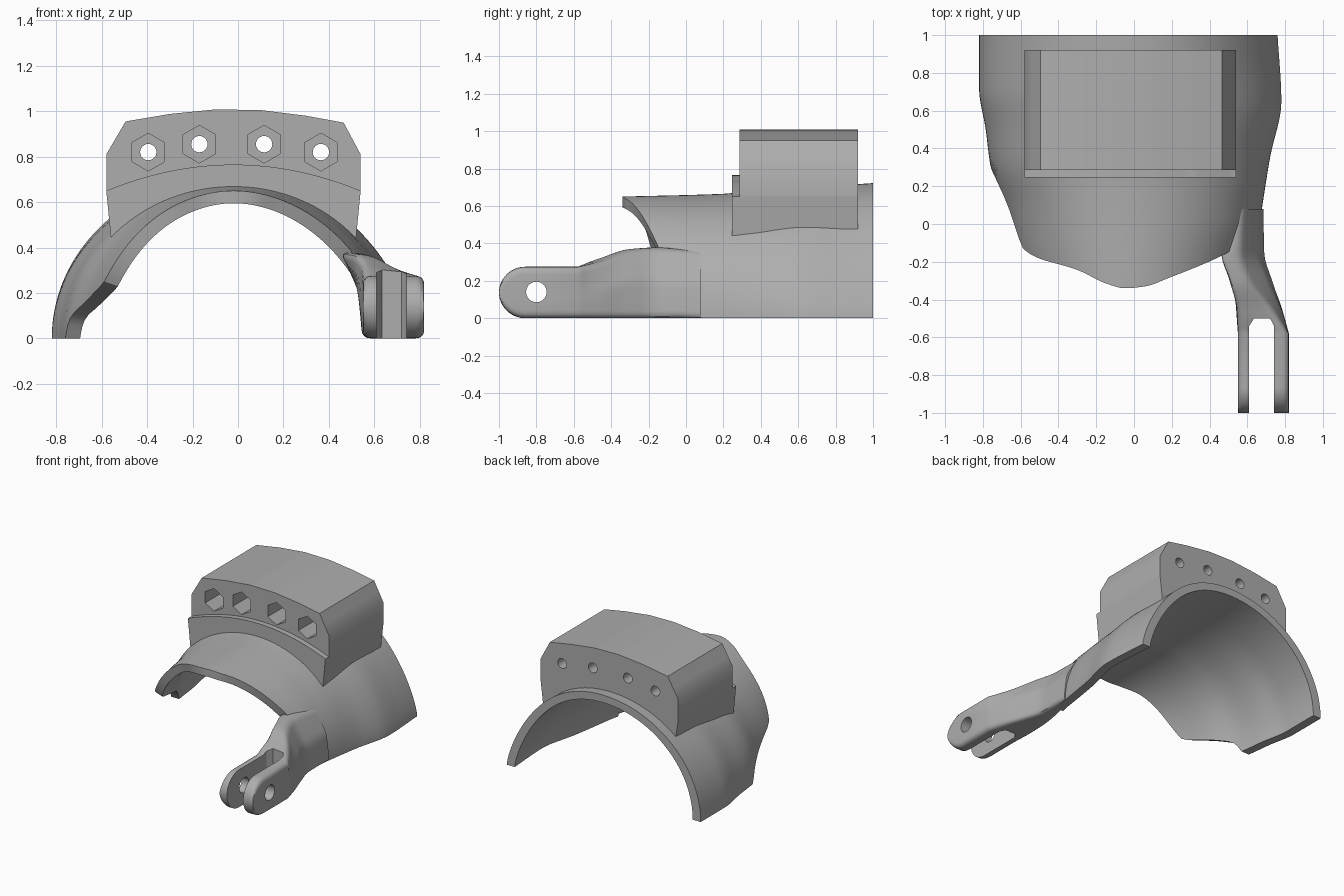
import bpy, bmesh, math
from mathutils import Vector

cube = bpy.data.objects.get("Cube")
if cube:
    bpy.data.objects.remove(cube, do_unlink=True)

GREY = bpy.data.materials.new("plain grey")
GREY.use_nodes = True
GREY.diffuse_color = (0.42, 0.42, 0.42, 1)
GREY.node_tree.nodes["Principled BSDF"].inputs["Base Color"].default_value = GREY.diffuse_color


def interp(table, t):
    """Smooth interpolation without overshoot through (key, value) pairs."""
    if t <= table[0][0]:
        return table[0][1]
    if t >= table[-1][0]:
        return table[-1][1]
    sec = [(q[1] - p[1]) / (q[0] - p[0]) for p, q in zip(table, table[1:])]

    def slope(i):
        a, b = sec[max(i - 1, 0)], sec[min(i, len(sec) - 1)]
        return 0 if a * b <= 0 else 2 * a * b / (a + b)

    i = next(k for k in range(len(sec)) if t <= table[k + 1][0])
    (x, u), (x2, v) = table[i], table[i + 1]
    w = x2 - x
    s = (t - x) / w
    return (u * (1 + 2 * s) * (1 - s) ** 2 + slope(i) * w * s * (1 - s) ** 2
            + v * s * s * (3 - 2 * s) + slope(i + 1) * w * s * s * (s - 1))


def spread(a, b, n):
    return [a + (b - a) * i / n for i in range(n + 1)]


def loft(name, rings):
    """Join closed rings; the ends are filled with strips of quads."""
    bm = bmesh.new()
    rows = [[bm.verts.new(p) for p in ring] for ring in rings]
    m = len(rows[0])
    for a, b in zip(rows, rows[1:]):
        for k in range(m):
            n = (k + 1) % m
            bm.faces.new((a[k], a[n], b[n], b[k]))
    for row in (rows[0], rows[-1]):
        for k in range(m // 2 - 1):
            bm.faces.new((row[k], row[k + 1], row[m - 2 - k], row[m - 1 - k]))
    bmesh.ops.recalc_face_normals(bm, faces=bm.faces)
    mesh = bpy.data.meshes.new(name)
    bm.to_mesh(mesh)
    bm.free()
    mesh.materials.append(GREY)
    obj = bpy.data.objects.new(name, mesh)
    bpy.context.collection.objects.link(obj)
    return obj


def activate(obj):
    bpy.ops.object.select_all(action="DESELECT")
    obj.select_set(True)
    bpy.context.view_layer.objects.active = obj


def cut(obj, cutter):
    cutter.hide_render = True
    mod = obj.modifiers.new("cut", "BOOLEAN")
    mod.operation, mod.solver, mod.object = "DIFFERENCE", "EXACT", cutter
    activate(obj)
    bpy.ops.object.modifier_apply(modifier=mod.name)
    bpy.data.objects.remove(cutter, do_unlink=True)


def rod(sides, radius, depth, loc, rot):
    bpy.ops.mesh.primitive_cylinder_add(vertices=sides, radius=radius, depth=depth,
                                        location=loc, rotation=rot)
    rod_obj = bpy.context.object
    rod_obj.data.materials.append(GREY)
    return rod_obj


def smooth(obj):
    activate(obj)
    bpy.ops.object.shade_smooth_by_angle(angle=math.radians(32))


# Arched shell: half widths and height along y, front edge by arch angle
CX = -0.02
LEFT = [(-0.34, 0.56), (-0.15, 0.61), (0.1, 0.67), (0.31, 0.74), (0.5, 0.765), (0.72, 0.8), (1, 0.8)]
RIGHT = [(-0.34, 0.58), (-0.15, 0.64), (0, 0.685), (0.1, 0.7), (0.35, 0.74), (0.65, 0.8), (1, 0.78)]
HEIGHT = [(-0.34, 0.65), (0.2, 0.665), (0.35, 0.68), (1, 0.722)]
FRONT = [(0, -0.05), (20, -0.08), (36, -0.15), (70, -0.285), (82, -0.33), (93, -0.34), (103, -0.315),
         (118, -0.245), (157, -0.13), (165, 0.08), (172, 0.25), (180, 0.31)]


def arch(c, y, inset):
    """Point on the arch from the cosine of its angle."""
    half = interp(RIGHT if c > 0 else LEFT, y) - inset
    power = 1 + 0.4 * max(c, 0) * min(max((y - 0.2) / 0.6, 0), 1)
    s = math.sqrt(max(1 - c * c, 0))
    return Vector((CX + half * c, y, (interp(HEIGHT, y) - inset * 0.85) * s ** power))


def arch_height(x, y, inset):
    half = interp(RIGHT if x > CX else LEFT, y) - inset
    return arch((x - CX) / half, y, inset).z


ANGLES = spread(0, 180, 72)


def shell_ring(f):
    ring = []
    for inset, angles in ((0, ANGLES), (0.065, ANGLES[::-1])):
        for d in angles:
            start = interp(FRONT, d)
            ring.append(arch(math.cos(math.radians(d)), start + (1 - start) * f, inset))
    return ring


smooth(loft("arched_shell", [shell_ring(f) for f in spread(0, 1, 32)]))

# Mount block: saddle base that follows the shell, and a stepped-back body
TOP = [(-0.58, 0.81), (-0.495, 0.955), (-0.3, 0.988), (-0.1, 1.008), (0.1, 1.005),
       (0.3, 0.98), (0.465, 0.95), (0.54, 0.81)]
XS = sorted(set(spread(-0.58, 0.54, 28) + [p[0] for p in TOP]))


def linear(table, x):
    for (a, u), (b, v) in zip(table, table[1:]):
        if x <= b:
            return u + (v - u) * (x - a) / (b - a)
    return table[-1][1]


def saddle(x):
    return 0.765 - 0.115 * abs((x + 0.02) / 0.56) ** 2


def saddle_ring(y):
    upper = [(x, y, saddle(x)) for x in XS]
    inner = [-0.02 + (x + 0.02) * 0.957 for x in XS]
    return upper + [(x, y, arch_height(x, y, 0.03)) for x in reversed(inner)]


def body_ring(y):
    return [(x, y, linear(TOP, x)) for x in XS] + [(x, y, saddle(x)) for x in reversed(XS)]


smooth(loft("mount_saddle", [saddle_ring(y) for y in spread(0.245, 0.92, 8)]))
body = loft("mount_body", [body_ring(0.285), body_ring(0.92)])

# Bolt holes with hexagonal nut pockets
for x, z in ((-0.395, 0.82), (-0.17, 0.855), (0.115, 0.855), (0.365, 0.82)):
    turn = (math.pi / 2, 0, 0)
    cut(body, rod(6, 0.083, 0.4, (x, 0.285, z), turn))
    cut(body, rod(24, 0.036, 2, (x, 0.6, z), turn))
smooth(body)

# Hinge arm: (x, z) corners from inner bottom round to inner middle
ARM = [
    (-0.58, ((0.55, 0), (0.82, 0), (0.82, 0.14), (0.82, 0.275), (0.55, 0.275), (0.55, 0.14))),
    (-0.45, ((0.545, 0), (0.785, 0), (0.78, 0.16), (0.73, 0.3), (0.545, 0.33), (0.54, 0.16))),
    (-0.3, ((0.55, 0), (0.735, 0), (0.715, 0.2), (0.61, 0.36), (0.5, 0.375), (0.53, 0.18))),
    (-0.15, ((0.57, 0), (0.695, 0), (0.665, 0.2), (0.56, 0.375), (0.45, 0.38), (0.55, 0.18))),
    (0.1, ((0.64, 0), (0.69, 0), (0.665, 0.2), (0.57, 0.36), (0.52, 0.34), (0.61, 0.18))),
]


def arm_ring(y, squash=1):
    pts = []
    for k in range(6):
        x, z = (interp([(s, c[k][axis]) for s, c in ARM], y) for axis in (0, 1))
        pts.append(Vector((x, y, 0.1375 + (z - 0.1375) * squash if y < -0.8 else z)))
    ring = []
    for k, p in enumerate(pts):
        to_a, to_b = pts[k - 1] - p, pts[(k + 1) % 6] - p
        a = p + to_a * min(0.4, 0.04 / to_a.length)
        b = p + to_b * min(0.4, 0.04 / to_b.length)
        ring += [a * (1 - t) ** 2 + p * 2 * t * (1 - t) + b * t * t for t in spread(0, 1, 4)]
    return ring


rings = [arm_ring(y) for y in spread(0.08, -0.58, 24)]
for deg in spread(0, 85, 10):
    a = math.radians(deg)
    rings.append(arm_ring(-0.86 - 0.14 * math.sin(a), math.cos(a)))
arm = loft("hinge_arm", [[p for p in r] for r in rings])

# Fork slot and pin hole
slot = ((0.61, -1.1), (0.61, -0.54), (0.635, -0.5), (0.72, -0.5), (0.742, -0.54), (0.742, -1.1))
cut(arm, loft("slot_cutter", [[(x, y, z) for x, y in slot] for z in (-0.1, 0.6)]))
cut(arm, rod(32, 0.055, 1, (0.68, -0.8, 0.14), (0, math.pi / 2, 0)))
smooth(arm)
